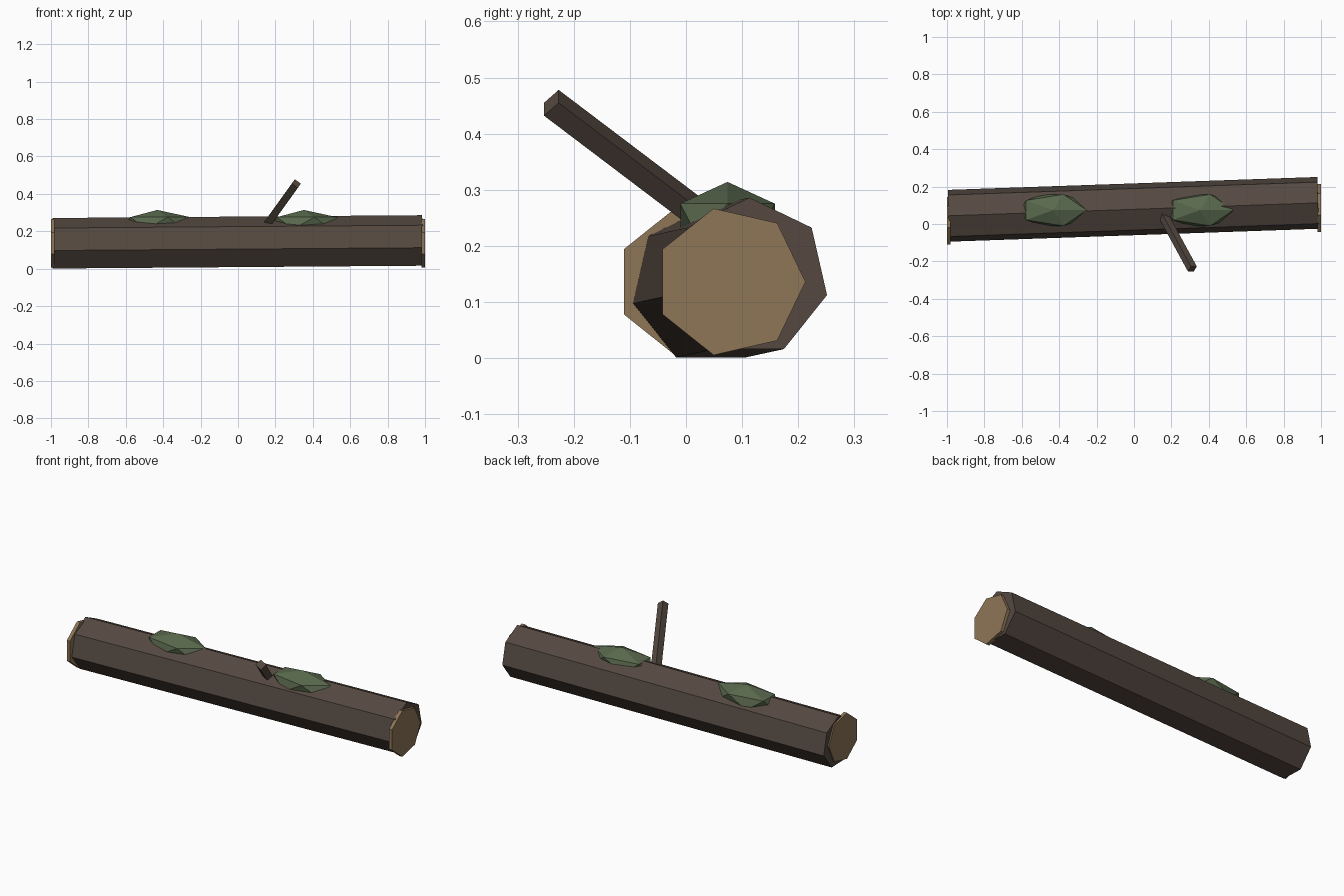
import bpy, bmesh, math
from mathutils import Vector

if "Cube" in bpy.data.objects:
    bpy.data.objects.remove(bpy.data.objects["Cube"])


def material(name, rgb):
    m = bpy.data.materials.new(name)
    m.diffuse_color = (*rgb, 1.0)
    m.use_nodes = True
    m.node_tree.nodes["Principled BSDF"].inputs["Base Color"].default_value = m.diffuse_color
    return m


bark = material("bark", (0.09, 0.066, 0.052))
cut_wood = material("cut_wood", (0.27, 0.18, 0.095))
moss = material("moss", (0.10, 0.14, 0.075))


def finish(name, bm, mat):
    bmesh.ops.recalc_face_normals(bm, faces=bm.faces)
    mesh = bpy.data.meshes.new(name)
    bm.to_mesh(mesh)
    bm.free()
    mesh.materials.append(mat)
    obj = bpy.data.objects.new(name, mesh)
    bpy.context.collection.objects.link(obj)
    return obj


def prism(name, start, end, u, v, sides, mat):
    """Straight prism from start to end; u points at the first corner."""
    bm = bmesh.new()
    start, end, u, v = map(Vector, (start, end, u, v))
    angles = [2 * math.pi * i / sides for i in range(sides)]
    rings = [[bm.verts.new(c + u * math.cos(a) + v * math.sin(a)) for a in angles]
             for c in (start, end)]
    for ring in rings:
        bm.faces.new(ring)
    for i in range(sides):
        j = (i + 1) % sides
        bm.faces.new((rings[0][i], rings[0][j], rings[1][j], rings[1][i]))
    return finish(name, bm, mat)


# Seven-sided trunk, slightly turned and tilted, one corner up
a, b = Vector((-0.99, 0.044, 0.129)), Vector((0.985, 0.113, 0.144))
axis = (b - a).normalized()
side = Vector((0, 0, 1)).cross(axis).normalized()
prism("log", a, b, axis.cross(side) * 0.142, side * 0.142, 7, bark)

# Sawn end discs, square to x and set off centre
for name, x0, x1, y in (("left_cut_end", -1.0, -0.98, 0.010),
                        ("right_cut_end", 0.98, 1.0, 0.079)):
    prism(name, (x0, y, 0.136), (x1, y, 0.136), (0, 0.134, 0), (0, 0, 0.134), 7, cut_wood)

# Square branch stub leaning out to the front
tip = Vector((0.312, -0.24, 0.455))
lean = Vector((0.545, -1.0, 0.757))
prism("branch", tip - lean * 0.31, tip, (-0.008, 0.013, 0.023), (0.024, 0.013, 0), 4, bark)

# Moss clumps: flattened icosahedra sunk into the top
for name, x in (("left_moss", -0.432), ("right_moss", 0.352)):
    bm = bmesh.new()
    bmesh.ops.create_icosphere(bm, subdivisions=1, radius=1)
    obj = finish(name, bm, moss)
    for vert in obj.data.vertices:
        p = vert.co
        vert.co = (x + p.x * 0.2, 0.074 + p.y * 0.099, 0.244 + p.z * 0.07)
